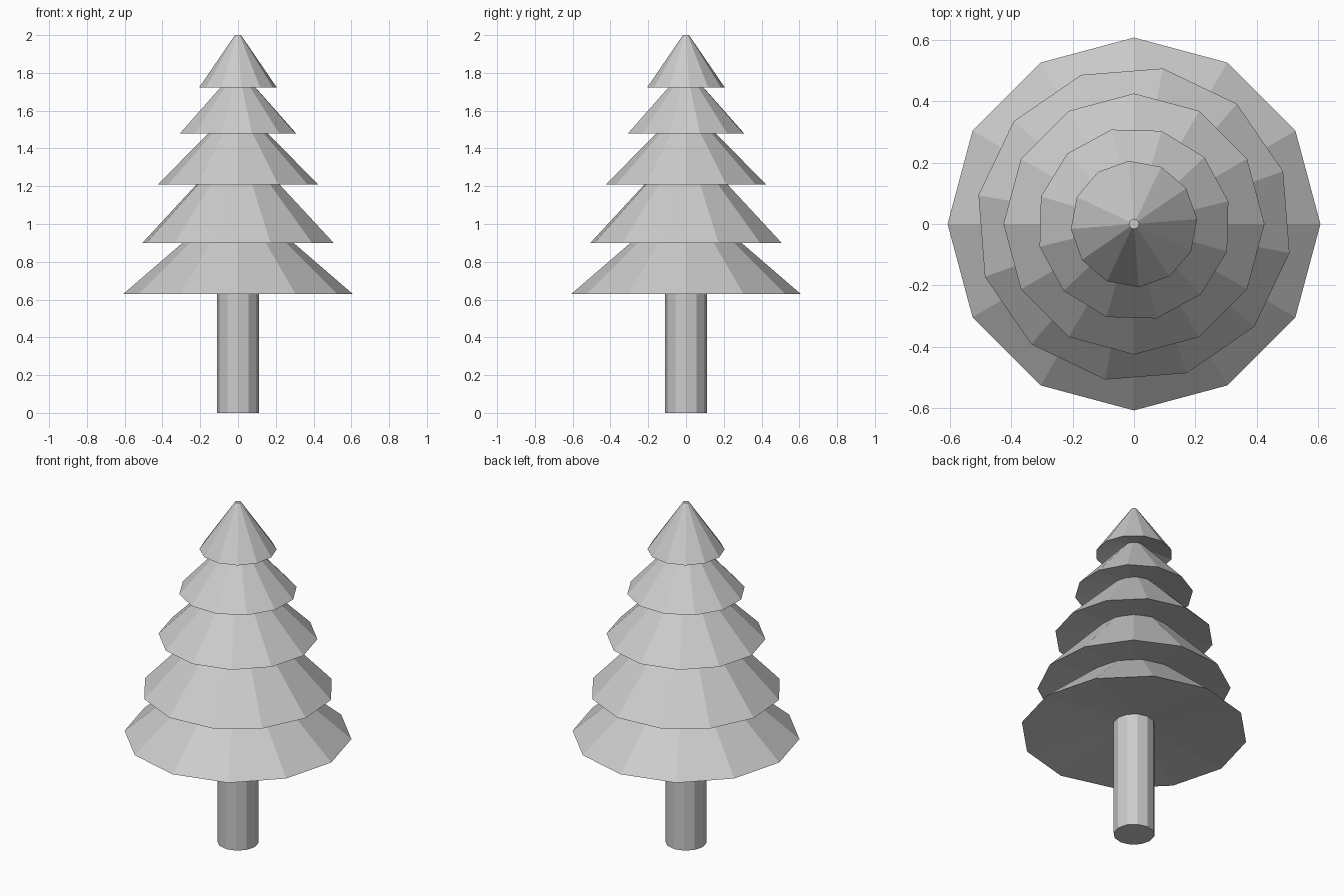
import bpy
import bmesh
from math import cos, sin, radians

SIDES = 12
TIP = 0.016  # radius of the blunt tip on each tier

cube = bpy.data.objects.get("Cube")
if cube:
    bpy.data.objects.remove(cube, do_unlink=True)

# Single plain grey
grey = bpy.data.materials.new("light grey")
grey.use_nodes = True
colour = (0.6, 0.6, 0.6, 1)
grey.diffuse_color = colour
grey.node_tree.nodes["Principled BSDF"].inputs["Base Color"].default_value = colour


def ring(bm, radius, z, turn):
    angles = [radians(turn + 360 * i / SIDES) for i in range(SIDES)]
    return [bm.verts.new((radius * cos(a), radius * sin(a), z)) for a in angles]


def tapered(name, low, high, r_low, r_high, turn=0, hollow=0):
    """Closed faceted frustum; hollow raises the centre of its underside."""
    bm = bmesh.new()
    bottom, top = ring(bm, r_low, low, turn), ring(bm, r_high, high, turn)
    centre = bm.verts.new((0, 0, low + hollow))
    for i in range(SIDES):
        j = (i + 1) % SIDES
        bm.faces.new((bottom[i], bottom[j], top[j], top[i]))
        bm.faces.new((bottom[j], bottom[i], centre))
    bm.faces.new(top)
    bmesh.ops.recalc_face_normals(bm, faces=bm.faces)
    mesh = bpy.data.meshes.new(name)
    bm.to_mesh(mesh)
    bm.free()
    mesh.materials.append(grey)
    obj = bpy.data.objects.new(name, mesh)
    bpy.context.collection.objects.link(obj)


# Trunk, running up into the lowest tier
tapered("trunk", 0, 0.75, 0.11, 0.11)

# Branch tiers from bottom to top: base height, tip height, radius, turn
tiers = [
    (0.63, 1.14, 0.607, 0),
    (0.90, 1.43, 0.515, 19.5),
    (1.21, 1.62, 0.425, 0),
    (1.48, 1.81, 0.316, 13.5),
    (1.723, 2.0, 0.206, 4.5),
]
for number, (low, high, radius, turn) in enumerate(tiers, 1):
    tapered(f"branch_tier_{number}", low, high, radius, TIP, turn, hollow=0.06)
